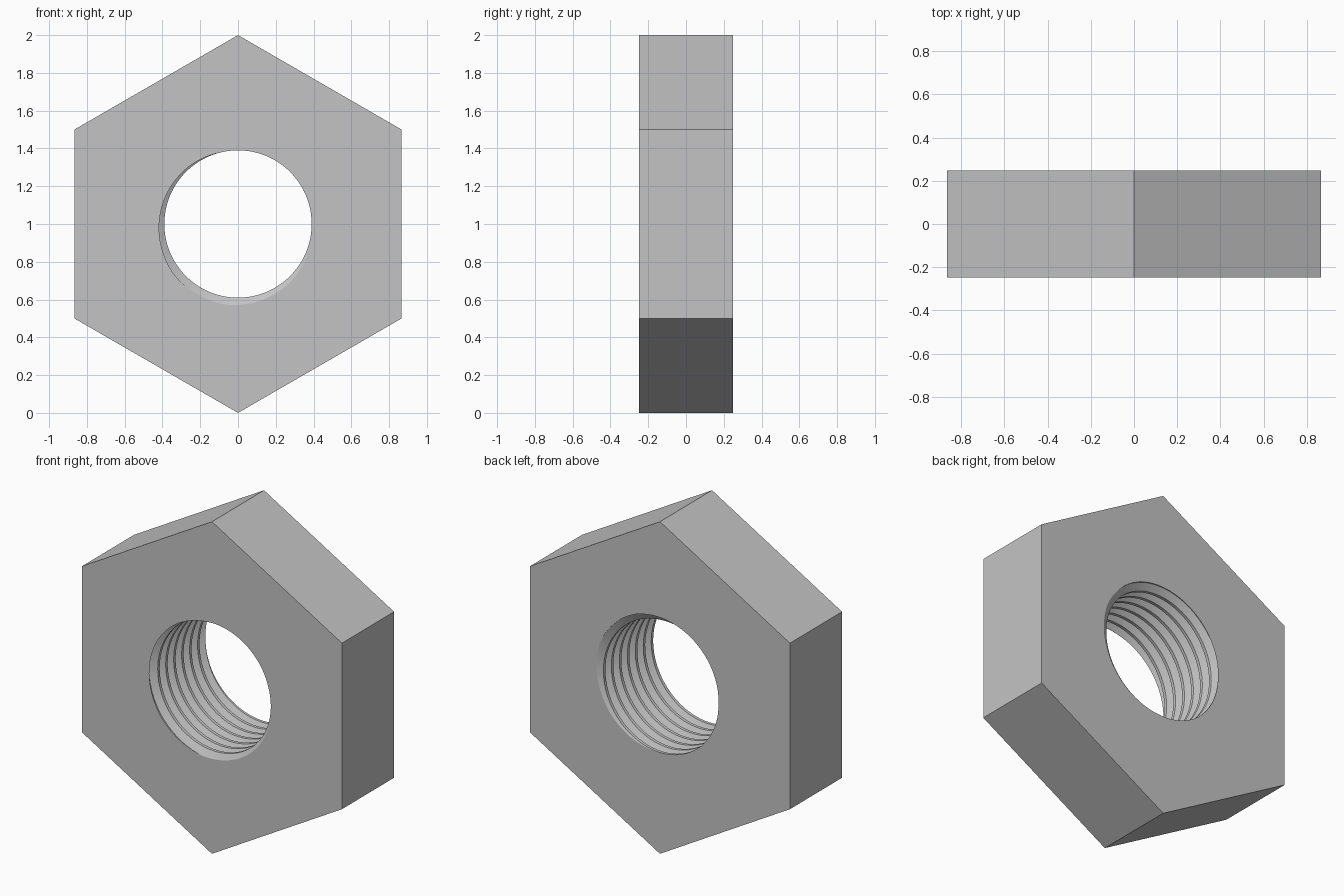
import bpy, bmesh
from math import sin, cos, pi, radians
from mathutils import Vector

cube = bpy.data.objects.get("Cube")
if cube:
    bpy.data.objects.remove(cube, do_unlink=True)

HALF = 0.248                    # half thickness
MINOR, MAJOR = 0.39, 0.431      # thread radii
PITCH = 2 * HALF / 6.54
STEPS = 96                      # segments round the bore
START = 240 / 360               # where the groove meets the front face
# One pitch of the thread: offset along the axis and radius
PROFILE = [(-0.0625, MAJOR), (0.0625, MAJOR), (0.375, MINOR), (0.625, MINOR)]


def ring_point(angle, radius, y):
    return Vector((radius * cos(angle), y, 1 + radius * sin(angle)))


bm = bmesh.new()

# Threaded bore: a helical surface, longer than the nut
columns = []
for i in range(STEPS):
    turn = i / STEPS
    columns.append([
        bm.verts.new(ring_point(2 * pi * turn, r, -HALF + PITCH * (k + off - turn + START)))
        for k in range(-2, 10) for off, r in PROFILE])

shift = len(PROFILE)
for i in range(STEPS):
    here = columns[i]
    last = i == STEPS - 1
    nxt = columns[0] if last else columns[i + 1]
    back = shift if last else 0     # the seam steps down by one pitch
    for j in range(back, len(here) - 1):
        bm.faces.new((here[j], nxt[j - back], nxt[j - back + 1], here[j + 1]))

# Trim the bore flush with both flat faces
rims = []
for side in (-1, 1):
    bmesh.ops.bisect_plane(
        bm, geom=bm.verts[:] + bm.edges[:] + bm.faces[:], dist=1e-6,
        plane_co=(0, side * HALF, 0), plane_no=(0, side, 0), clear_outer=True)
bmesh.ops.remove_doubles(bm, verts=bm.verts[:], dist=1e-5)
for side in (-1, 1):
    rims.append([e for e in bm.edges if e.is_boundary
                 and all(abs(v.co.y - side * HALF) < 1e-4 for v in e.verts)])

# Hexagonal body: end faces round the bore, then six sides
hexes = []
for side, rim in zip((-1, 1), rims):
    corners = [bm.verts.new(ring_point(radians(30 + 60 * c), 1, side * HALF))
               for c in range(6)]
    border = [bm.edges.new((corners[c], corners[(c + 1) % 6])) for c in range(6)]
    bmesh.ops.triangle_fill(bm, use_beauty=True, use_dissolve=False,
                            edges=rim + border, normal=(0, side, 0))
    hexes.append(corners)
front, rear = hexes
for c in range(6):
    d = (c + 1) % 6
    bm.faces.new((front[c], front[d], rear[d], rear[c]))
bmesh.ops.recalc_face_normals(bm, faces=bm.faces[:])

mesh = bpy.data.meshes.new("hex_nut")
bm.to_mesh(mesh)
bm.free()
nut = bpy.data.objects.new("hex_nut", mesh)
bpy.context.collection.objects.link(nut)

# Plain grey metal
grey = bpy.data.materials.new("grey_metal")
grey.use_nodes = True
colour = (0.55, 0.55, 0.55, 1)
grey.diffuse_color = colour
grey.node_tree.nodes["Principled BSDF"].inputs["Base Color"].default_value = colour
mesh.materials.append(grey)

# Smooth round the bore, crisp along thread edges and corners
bpy.ops.object.select_all(action="DESELECT")
nut.select_set(True)
bpy.context.view_layer.objects.active = nut
bpy.ops.object.shade_smooth_by_angle(angle=radians(22))
